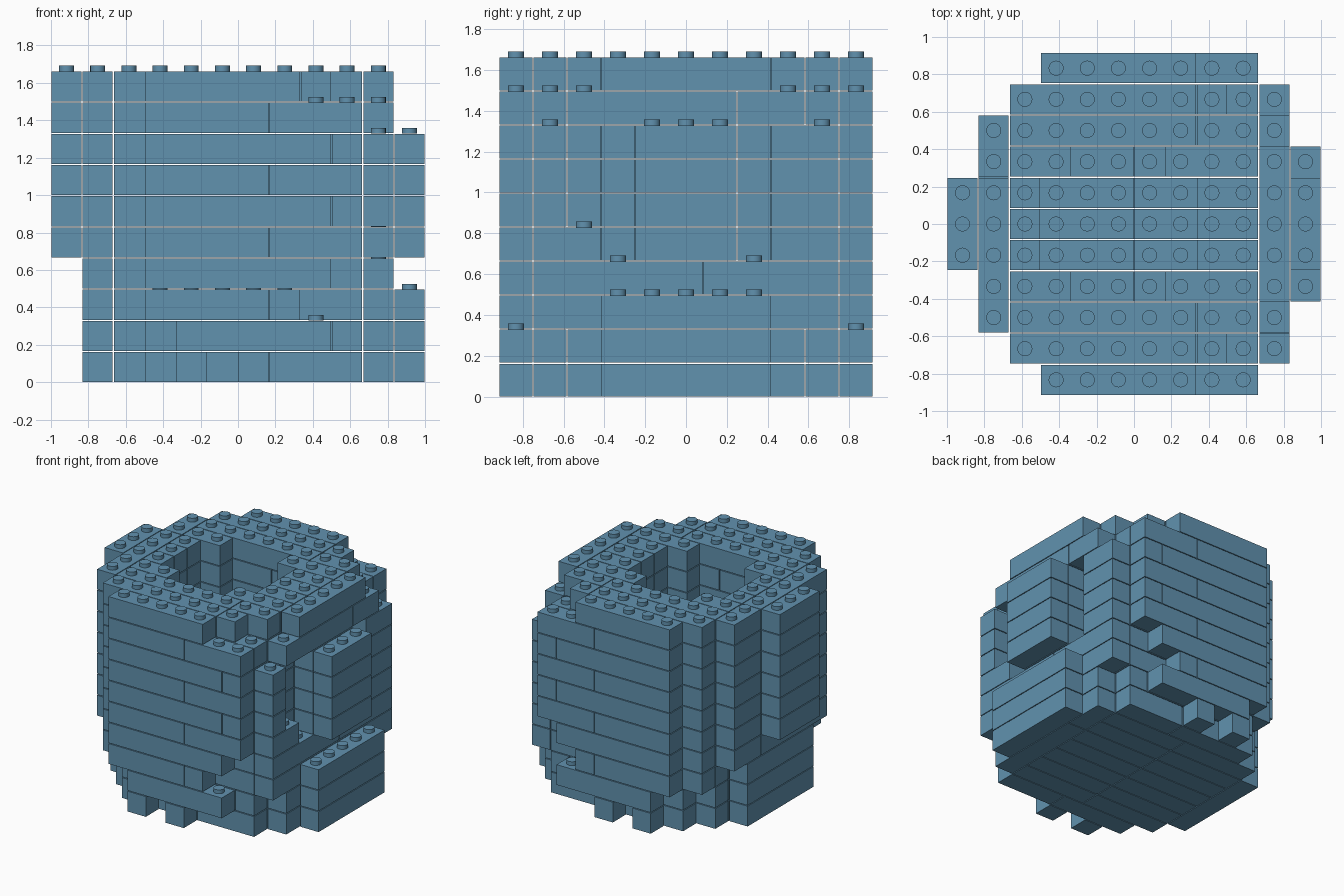
import bpy, bmesh
from mathutils import Matrix, Vector

cube = bpy.data.objects.get("Cube")
if cube:
    bpy.data.objects.remove(cube)

U = 1 / 6            # stud pitch and brick height
GAP = 0.003          # joint left around each brick
NX, NY, NZ = 12, 11, 10

mat = bpy.data.materials.new("slate_blue")
mat.use_nodes = True
colour = (0.12, 0.287, 0.429, 1)
mat.diffuse_color = colour
mat.node_tree.nodes["Principled BSDF"].inputs["Base Color"].default_value = colour

# First and last column of each row, one hex digit per course from the bottom;
# rows are listed from the middle outwards and mirrored front to back
FIRST = ["1111000000", "1111000000", "1111111111",
         "2221111111", "3322222222", "4433333333"]
LAST = ["bbbabbbbaa", "bbbabbbbaa", "bbba9999aa",
        "aaaaaaaaa9", "99aaaaaa98", "6878999997"]


def filled(i, j, k):
    if not (0 <= i < NX and 0 <= j < NY and 0 <= k < NZ):
        return False
    a = abs(j - 5)
    if not int(FIRST[a][k], 16) <= i <= int(LAST[a][k], 16):
        return False
    if a == 5 and k == 0 and i == 5:            # space between the feet
        return False
    if i == 10 and j == 2 and 5 <= k <= 7:      # side notch
        return False
    if k >= 3 and (a <= 1 and 3 <= i <= 7 or a == 2 and 4 <= i <= 6):
        return False                            # open well
    return True


def corner(i, j, k):
    return Vector(((i - NX / 2) * U, (j - NY / 2) * U, k * U))


def finish(bm, name):
    mesh = bpy.data.meshes.new(name)
    bm.to_mesh(mesh)
    bm.free()
    mesh.materials.append(mat)
    obj = bpy.data.objects.new(name, mesh)
    bpy.context.collection.objects.link(obj)
    return obj


def add_brick(bm, i0, i1, j0, j1, k):
    lo = corner(i0, j0, k) + Vector((GAP, GAP, 0))
    hi = corner(i1 + 1, j1 + 1, k + 1) - Vector((GAP, GAP, 2 * GAP))
    m = Matrix.Translation((lo + hi) / 2) @ Matrix.Diagonal((*(hi - lo), 1))
    bmesh.ops.create_cube(bm, size=1, matrix=m)


def runs(cells, longest):
    """Split a sorted list of indices into consecutive runs."""
    out = []
    for c in cells:
        if out and c == out[-1][1] + 1 and c - out[-1][0] < longest:
            out[-1][1] = c
        else:
            out.append([c, c])
    return out


# Courses of bricks: flank bricks run front to back, the others sideways
flanks = (0, 1, 10, 11)
for k in range(NZ):
    bm = bmesh.new()
    for i in flanks:
        for j0, j1 in runs([j for j in range(NY) if filled(i, j, k)], 5):
            add_brick(bm, i, i, j0, j1, k)
    for j in range(NY):
        row = [i for i in range(2, 10) if filled(i, j, k)]
        for i0, i1 in runs(row, 6 if k % 2 else 4):
            add_brick(bm, i0, i1, j, j, k)
    finish(bm, f"brick_course_{k + 1}")

# Studs on every uncovered brick top
bm = bmesh.new()
for k in range(NZ):
    for i in range(NX):
        for j in range(NY):
            if filled(i, j, k) and not filled(i, j, k + 1):
                pos = corner(i + 0.5, j + 0.5, k + 1) + Vector((0, 0, 0.01))
                bmesh.ops.create_cone(bm, cap_ends=True, segments=20, radius1=0.04,
                                      radius2=0.04, depth=0.03,
                                      matrix=Matrix.Translation(pos))
studs = finish(bm, "studs")
bpy.ops.object.select_all(action="DESELECT")
studs.select_set(True)
bpy.context.view_layer.objects.active = studs
bpy.ops.object.shade_smooth_by_angle()
